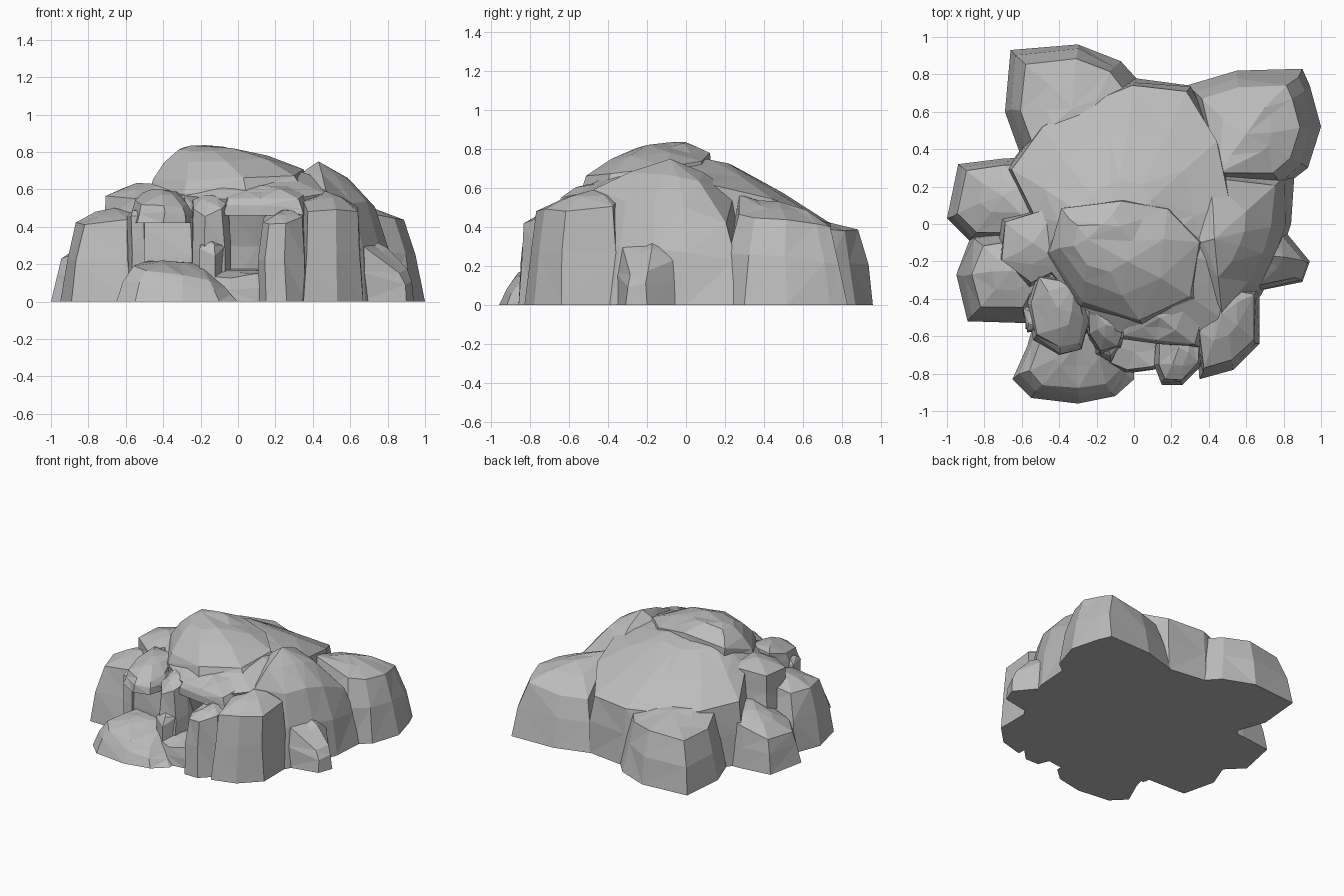
import bpy
import bmesh
import random
from mathutils import Vector

random.seed(4)
default_cube = bpy.data.objects.get("Cube")
if default_cube:
    bpy.data.objects.remove(default_cube, do_unlink=True)

# Single stone colour
stone = bpy.data.materials.new("grey stone")
stone.use_nodes = True
stone.diffuse_color = (0.5, 0.5, 0.5, 1)
stone.node_tree.nodes["Principled BSDF"].inputs["Base Color"].default_value = stone.diffuse_color


def wobble(amount):
    """Small random offset that roughens the facets."""
    return Vector([random.uniform(-amount, amount) for axis in range(3)])


def boulder(name, outline, crown, inset=0.15, floor=0.0, undercut=None,
            dome_steps=(0.5,), roundness=1.4, rough=0.012):
    """Faceted rock: foot outline (x, y, shoulder height) lofted up to a crown point."""
    crown = Vector(crown)
    feet, walls, shoulders = [], [], []
    for x, y, height in outline:
        foot = Vector((x, y, floor))
        shoulder = foot.lerp(crown, inset)
        shoulder.z = height
        if undercut is not None:
            foot.y = max(foot.y, undercut)
        wall = foot.lerp(shoulder, 0.4)
        wall.z = floor + (height - floor) * 0.55
        feet.append(foot)
        walls.append(wall + wobble(rough))
        shoulders.append(shoulder + wobble(rough * 0.5))
    rings = [feet, walls, shoulders]
    for step in dome_steps:
        lift = 1 - (1 - step) ** roundness
        ring = []
        for shoulder in shoulders:
            point = shoulder.lerp(crown, step)
            point.z = shoulder.z + (crown.z - shoulder.z) * lift
            ring.append(point + wobble(rough))
        rings.append(ring)

    bm = bmesh.new()
    loops = [[bm.verts.new(point) for point in ring] for ring in rings]
    count = len(outline)
    for lower, upper in zip(loops, loops[1:]):
        for i in range(count):
            j = (i + 1) % count
            bm.faces.new((lower[i], lower[j], upper[j], upper[i]))
    peak = bm.verts.new(crown)
    for i in range(count):
        bm.faces.new((loops[-1][i], loops[-1][(i + 1) % count], peak))
    bm.faces.new(loops[0][::-1])
    bmesh.ops.triangulate(bm, faces=bm.faces[:], quad_method='SHORT_EDGE')
    bmesh.ops.recalc_face_normals(bm, faces=bm.faces[:])
    mesh = bpy.data.meshes.new(name)
    bm.to_mesh(mesh)
    bm.free()
    mesh.materials.append(stone)
    rock = bpy.data.objects.new(name, mesh)
    bpy.context.collection.objects.link(rock)
    return rock


# Central mound, hollowed under its front brow
boulder("main_mound", [
    (0, .78, .42), (.3, .74, .43), (.46, .46, .54), (.54, .1, .62),
    (.56, -.25, .63), (.48, -.52, .58), (.3, -.63, .55), (.1, -.63, .55),
    (-.08, -.6, .55), (-.3, -.45, .57), (-.5, -.22, .6), (-.55, .05, .58),
    (-.68, .3, .47), (-.5, .54, .44), (-.15, .72, .42)],
    crown=(-.1, -.05, .78), inset=0.04, undercut=-.42,
    dome_steps=(.3, .65), roundness=1.65)

# Thick lip over the cave mouth
boulder("cave_brow", [
    (-.08, -.61, .55), (.12, -.64, .55), (.35, -.66, .55), (.42, -.4, .6),
    (-.1, -.4, .6)],
    crown=(.14, -.5, .62), inset=0.1, floor=0.46)

# Broad summit slab with a steep front and right side
boulder("summit_slab", [
    (-.47, -.16, .66), (-.4, .1, .73), (-.05, .14, .78), (.22, .09, .74),
    (.4, -.1, .71), (.35, -.42, .67), (.05, -.55, .66), (-.28, -.44, .64)],
    crown=(-.25, -.08, .835), inset=0.08, floor=0.52,
    dome_steps=(.3, .6), roundness=2)

# Large side boulder and the shoulder in front of it
boulder("side_boulder", [
    (.86, .3, .42), (.84, 0, .5), (.78, -.18, .54), (.68, -.38, .53),
    (.48, -.6, .59), (.25, -.1, .65), (.4, .35, .57)],
    crown=(.43, -.08, .75), inset=0.25)
boulder("front_shoulder", [
    (.67, -.35, .5), (.67, -.64, .48), (.53, -.78, .49), (.35, -.83, .48),
    (.33, -.6, .53), (.38, -.3, .56)],
    crown=(.47, -.48, .59), inset=0.16)
boulder("side_spur", [
    (.8, -.03, .23), (.94, -.2, .18), (.9, -.31, .16), (.65, -.36, .3),
    (.6, -.1, .34)],
    crown=(.68, -.17, .35), inset=0.15)

# Back corner boulders
boulder("back_left_boulder", [
    (.28, .74, .37), (.55, .82, .37), (.9, .83, .4), (.94, .74, .41),
    (1, .52, .44), (.93, .3, .45), (.8, .2, .47), (.4, .2, .56)],
    crown=(.6, .48, .53), inset=0.27)
boulder("back_right_boulder", [
    (-.66, .93, .37), (-.3, .96, .39), (-.07, .87, .38), (.03, .76, .39),
    (-.1, .45, .44), (-.6, .35, .42), (-.69, .6, .37)],
    crown=(-.33, .62, .45), inset=0.24)

# Rocks along the right flank
boulder("right_low_rock", [
    (-.94, .32, .25), (-1, .03, .23), (-.87, -.1, .26), (-.45, -.1, .38),
    (-.45, .36, .38), (-.7, .35, .3)],
    crown=(-.7, .15, .37), inset=0.2)
boulder("right_front_rock", [
    (-.87, -.06, .42), (-.95, -.27, .42), (-.89, -.52, .41), (-.57, -.53, .44),
    (-.45, -.3, .48), (-.5, 0, .48)],
    crown=(-.66, -.25, .5), inset=0.3)
boulder("right_knob", [
    (-.73, -.2, .57), (-.71, .03, .57), (-.4, .12, .62), (-.36, -.25, .61),
    (-.55, -.34, .55)],
    crown=(-.54, -.1, .635), inset=0.1, floor=0.3)

# Hanging rock and the hollow below it
boulder("hanging_rock", [
    (-.57, -.42, .54), (-.54, -.62, .52), (-.4, -.7, .51), (-.28, -.67, .5),
    (-.24, -.52, .52), (-.3, -.3, .59), (-.52, -.26, .59)],
    crown=(-.41, -.45, .6), floor=0.42)
boulder("hollow_back", [
    (-.58, -.56, .43), (-.24, -.59, .45), (-.1, -.42, .48), (-.2, -.25, .5),
    (-.58, -.25, .48)],
    crown=(-.38, -.4, .5), inset=0.15)

# Low ground rocks in front
boulder("front_low_rock", [
    (0, -.83, .08), (-.1, -.92, .11), (-.3, -.96, .14), (-.55, -.93, .17),
    (-.65, -.83, .19), (-.57, -.65, .21), (-.5, -.4, .22), (0, -.45, .17)],
    crown=(-.3, -.64, .21), inset=0.25)
boulder("cave_floor", [
    (-.05, -.8, .13), (.1, -.78, .15), (.38, -.7, .16), (.4, -.38, .18),
    (-.5, -.38, .18), (-.5, -.6, .16)],
    crown=(.04, -.6, .17), inset=0.08)

# Pillars around the cave mouth
boulder("left_cave_pillar", [
    (.11, -.76, .42), (.15, -.86, .42), (.26, -.86, .42), (.36, -.76, .45),
    (.38, -.4, .5), (.13, -.4, .48)],
    crown=(.24, -.66, .49), inset=0.14)
boulder("middle_cave_pillar", [
    (-.04, -.56, .53), (-.07, -.67, .5), (-.18, -.7, .46), (-.25, -.6, .5),
    (-.26, -.38, .57), (-.06, -.38, .57)],
    crown=(-.15, -.54, .57))
boulder("small_cave_rock", [
    (-.06, -.64, .3), (-.12, -.75, .24), (-.22, -.7, .28), (-.2, -.58, .34)],
    crown=(-.15, -.65, .34))
boulder("right_hollow_pillar", [
    (-.5, -.57, .46), (-.57, -.58, .46), (-.6, -.45, .46), (-.5, -.42, .46)],
    crown=(-.54, -.5, .49), inset=0.1)
